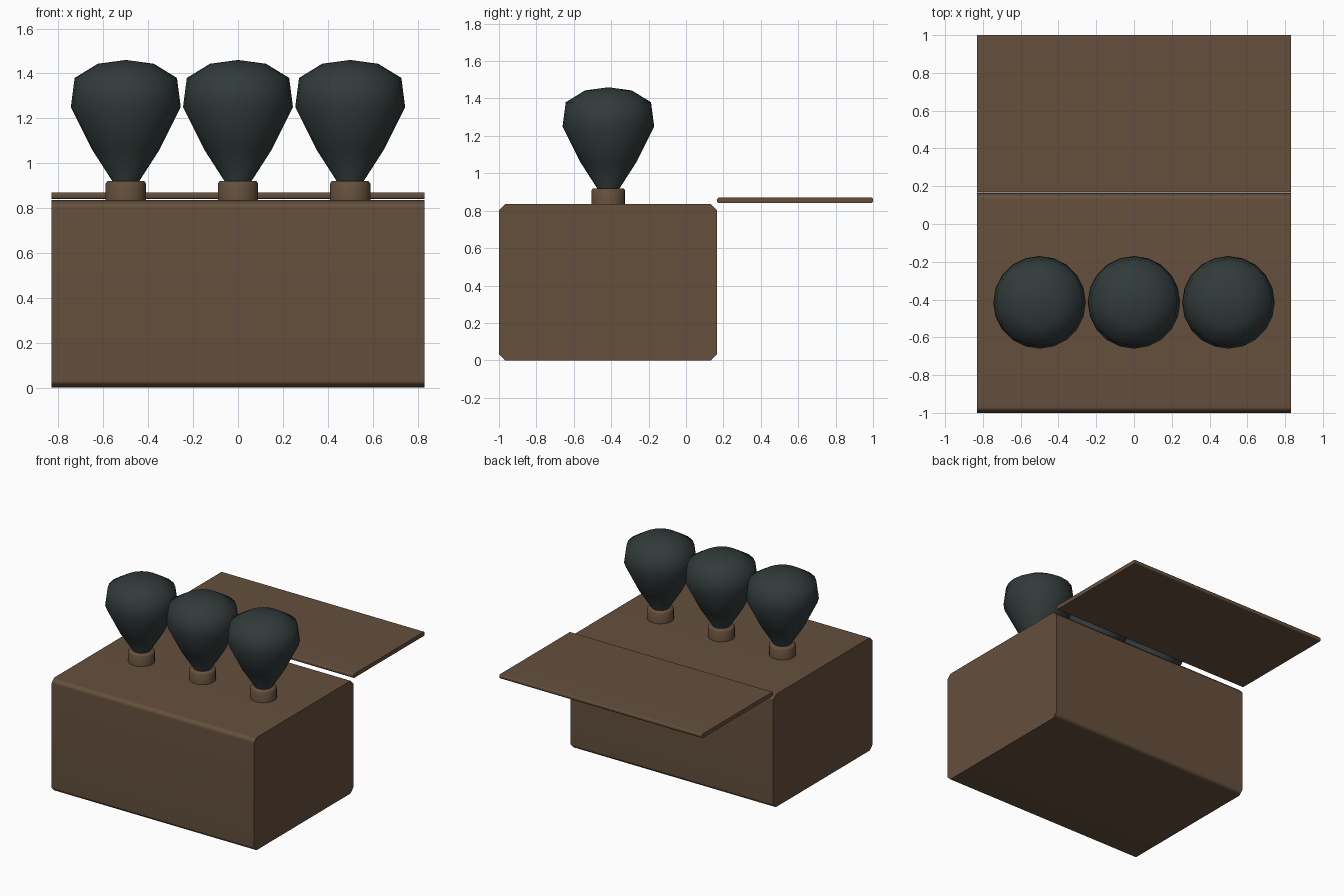
import bpy
import bmesh
import math

old = bpy.data.objects.get("Cube")
if old:
    bpy.data.objects.remove(old, do_unlink=True)


def material(name, colour):
    mat = bpy.data.materials.new(name)
    mat.use_nodes = True
    mat.diffuse_color = (*colour, 1)
    bsdf = next(n for n in mat.node_tree.nodes if n.type == "BSDF_PRINCIPLED")
    bsdf.inputs["Base Color"].default_value = (*colour, 1)
    return mat


brown = material("brown", (0.13, 0.08, 0.046))
slate = material("dark slate", (0.031, 0.043, 0.042))


def finish(name, bm, mat, angle):
    """Turn a bmesh into a smooth shaded object that keeps its sharp edges."""
    bmesh.ops.recalc_face_normals(bm, faces=bm.faces)
    mesh = bpy.data.meshes.new(name)
    bm.to_mesh(mesh)
    bm.free()
    mesh.materials.append(mat)
    obj = bpy.data.objects.new(name, mesh)
    bpy.context.collection.objects.link(obj)
    bpy.ops.object.select_all(action="DESELECT")
    obj.select_set(True)
    bpy.context.view_layer.objects.active = obj
    bpy.ops.object.shade_smooth_by_angle(angle=math.radians(angle))
    return obj


def slab(name, low, high, chamfer):
    """Box whose long edges, running along x, are chamfered."""
    bm = bmesh.new()
    bmesh.ops.create_cube(bm, size=1)
    for v in bm.verts:
        v.co = [b if c > 0 else a for c, a, b in zip(v.co, low, high)]
    long_edges = [e for e in bm.edges
                  if abs(e.verts[0].co.x - e.verts[1].co.x) > chamfer]
    bmesh.ops.bevel(bm, geom=long_edges, offset=chamfer, segments=1,
                    affect="EDGES")
    obj = finish(name, bm, brown, 50)
    normals = obj.modifiers.new("flat faces", "WEIGHTED_NORMAL")
    normals.keep_sharp = True


def lathe(name, profile, x, y, mat, angle, sides=20):
    """Closed turned shape from (radius, height) points, bottom to top."""
    bm = bmesh.new()
    rings = []
    for r, z in profile:
        turns = [2 * math.pi * i / sides for i in range(sides)]
        rings.append([bm.verts.new((x + r * math.cos(t), y + r * math.sin(t), z))
                      for t in turns] if r else [bm.verts.new((x, y, z))])
    for a, b in zip(rings, rings[1:]):
        for i in range(sides):
            j = (i + 1) % sides
            if len(b) == 1:
                bm.faces.new((a[i], a[j], b[0]))
            else:
                bm.faces.new((a[i], a[j], b[j], b[i]))
    bm.faces.new(rings[0][::-1])
    if len(rings[-1]) > 1:
        bm.faces.new(rings[-1])
    finish(name, bm, mat, angle)


# Case body and the flap behind it
slab("case_body", (-0.83, -1, 0), (0.83, 0.165, 0.835), 0.032)
slab("back_flap", (-0.83, 0.167, 0.84), (0.83, 1, 0.87), 0.007)

# Row of bulbs, each in a short socket
socket = [(0.09, 0.82), (0.09, 0.908), (0.082, 0.92)]
bulb = [(0.06, 0.90), (0.06, 0.92), (0.15, 1.06), (0.245, 1.25),
        (0.228, 1.38), (0.125, 1.443), (0, 1.46)]
for side, x in (("right", -0.5), ("middle", 0), ("left", 0.5)):
    lathe(side + "_socket", socket, x, -0.415, brown, 60)
    lathe(side + "_bulb", bulb, x, -0.415, slate, 80)
